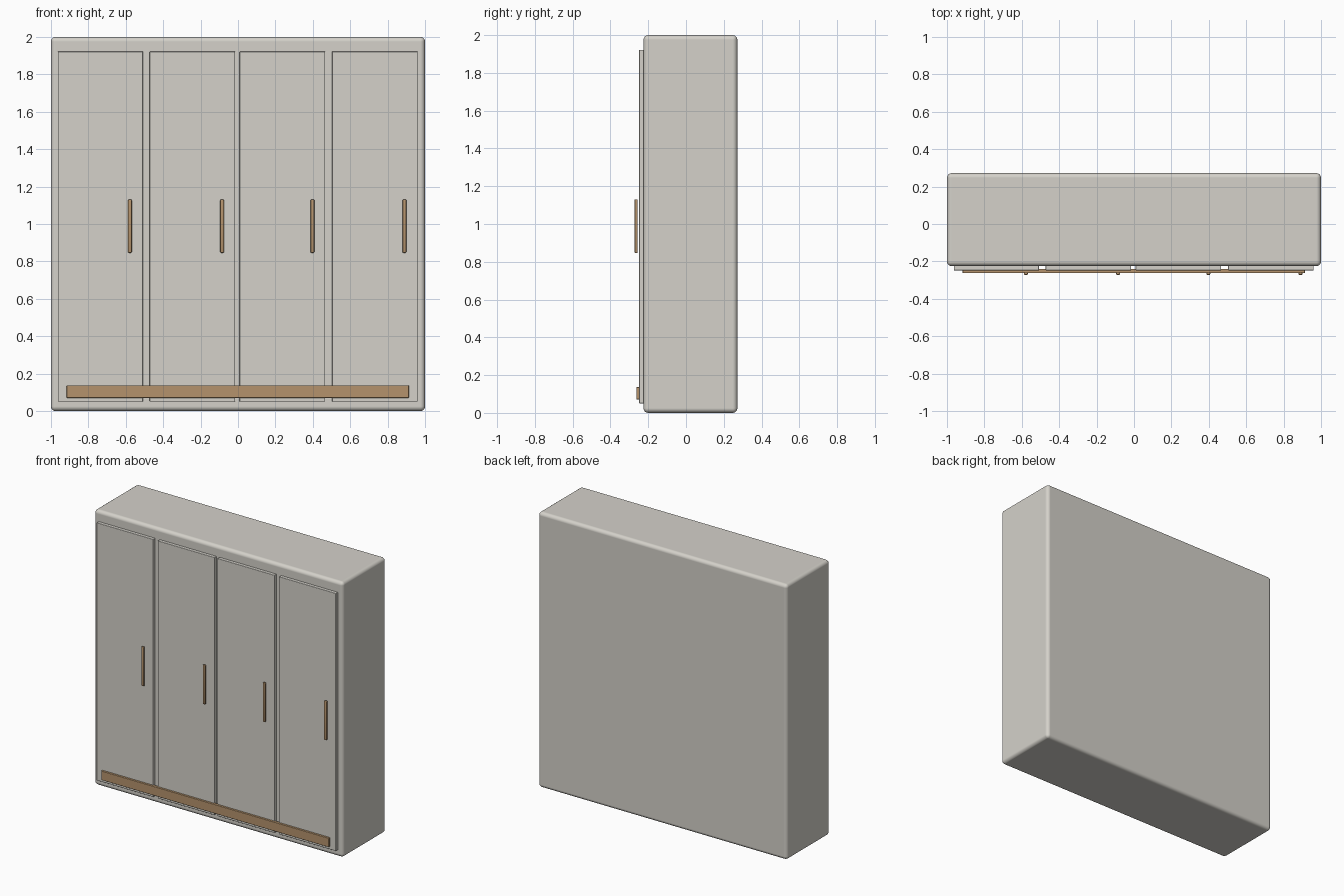
import bpy

if "Cube" in bpy.data.objects:
    bpy.data.objects.remove(bpy.data.objects["Cube"])


def material(name, colour):
    m = bpy.data.materials.new(name)
    m.diffuse_color = (*colour, 1)
    m.use_nodes = True
    m.node_tree.nodes["Principled BSDF"].inputs["Base Color"].default_value = m.diffuse_color
    return m


def box(name, x, y, z, mat, bevel, segments, harden=True):
    """Rounded box from (min, max) ranges on each axis."""
    bpy.ops.mesh.primitive_cube_add(size=1, location=[(a + b) / 2 for a, b in (x, y, z)])
    ob = bpy.context.object
    ob.name = name
    ob.scale = [b - a for a, b in (x, y, z)]
    bpy.ops.object.transform_apply(location=False, rotation=False, scale=True)
    ob.data.materials.append(mat)
    bpy.ops.object.shade_smooth()
    mod = ob.modifiers.new("rounded_edges", 'BEVEL')
    mod.width = bevel
    mod.segments = segments
    mod.harden_normals = harden
    return ob


paint = material("warm_grey_paint", (0.66, 0.64, 0.59))
wood = material("light_wood", (0.46, 0.29, 0.15))

# Cabinet body
box("wardrobe_body", (-1, 1), (-0.225, 0.272), (0, 2), paint, 0.025, 4)

# Four doors, each with a vertical bar handle near its right edge
doors = [(-0.963, -0.508, -0.578), (-0.472, -0.016, -0.085),
         (0.009, 0.466, 0.398), (0.503, 0.96, 0.89)]
for i, (left, right, handle) in enumerate(doors, 1):
    box(f"door_{i}", (left, right), (-0.248, -0.215), (0.05, 1.922), paint, 0.003, 2)
    box(f"handle_{i}", (handle - 0.01, handle + 0.01), (-0.272, -0.256),
        (0.846, 1.131), wood, 0.005, 3, harden=False)

# Wooden plinth strip across the doors
box("plinth_strip", (-0.916, 0.914), (-0.263, -0.24), (0.071, 0.137), wood, 0.003, 2)
